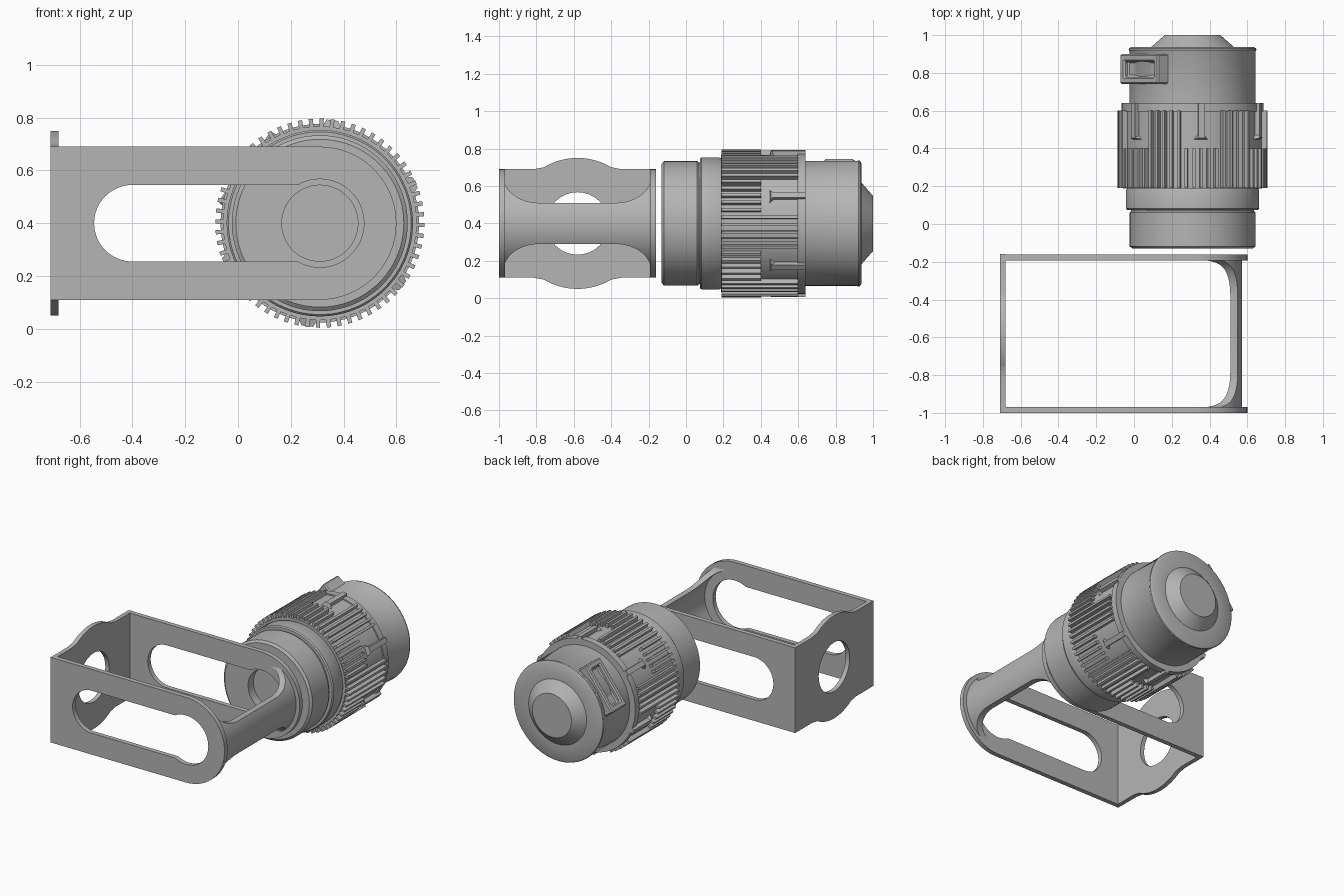
import bpy, bmesh
from math import sin, cos, asin, sqrt, pi, radians
from mathutils import Matrix, Vector

cube = bpy.data.objects.get("Cube")
if cube:
    bpy.data.objects.remove(cube, do_unlink=True)

AXIS = Vector((0.31, 0, 0.40))      # barrel axis runs along y through this point
TAB_ANGLE = 83                      # first tab; the rest follow every 60 degrees

grey = bpy.data.materials.new("plain grey")
grey.use_nodes = True
colour = (0.46, 0.46, 0.46, 1)
grey.diffuse_color = colour
grey.node_tree.nodes["Principled BSDF"].inputs["Base Color"].default_value = colour


def add_mesh(name, mesh, smooth=True):
    ob = bpy.data.objects.new(name, mesh)
    bpy.context.collection.objects.link(ob)
    mesh.materials.clear()
    mesh.materials.append(grey)
    if smooth:
        bpy.ops.object.select_all(action='DESELECT')
        ob.select_set(True)
        bpy.context.view_layer.objects.active = ob
        bpy.ops.object.shade_smooth_by_angle(angle=radians(30))
    return ob


def finish(name, bm, smooth=True):
    bmesh.ops.recalc_face_normals(bm, faces=bm.faces)
    mesh = bpy.data.meshes.new(name)
    bm.to_mesh(mesh)
    bm.free()
    return add_mesh(name, mesh, smooth)


def loft(name, rings):
    """Skin closed rings of points and cap both ends."""
    bm = bmesh.new()
    loops = [[bm.verts.new(p) for p in ring] for ring in rings]
    n = len(loops[0])
    for a, b in zip(loops, loops[1:]):
        for i in range(n):
            j = (i + 1) % n
            bm.faces.new((a[i], a[j], b[j], b[i]))
    bm.faces.new(loops[0])
    bm.faces.new(loops[-1])
    return finish(name, bm)


def on_axis(r, a, y):
    return AXIS + Vector((r * cos(a), y, r * sin(a)))


def lathe(name, profile, n=96):
    return loft(name, [[on_axis(r, 2 * pi * i / n, y) for i in range(n)]
                       for y, r in profile])


def radial_box(bm, degrees, r, y, width):
    """Box spanning radius and y ranges, centred on an angle about the axis."""
    frame = Matrix.Translation(AXIS) @ Matrix.Rotation(-radians(degrees), 4, 'Y')
    centre = Matrix.Translation(((r[0] + r[1]) / 2, (y[0] + y[1]) / 2, 0))
    size = Matrix.Diagonal((r[1] - r[0], y[1] - y[0], width, 1))
    return bmesh.ops.create_cube(bm, size=1, matrix=frame @ centre @ size)["verts"]


def arc(cx, cy, r, start, end, n=32):
    return [(cx + r * cos(radians(start + (end - start) * i / n)),
             cy + r * sin(radians(start + (end - start) * i / n)))
            for i in range(n + 1)]


def plate(name, outlines, thickness, matrix):
    """Flat sheet with holes, made from filled outlines."""
    curve = bpy.data.curves.new(name, 'CURVE')
    curve.dimensions = '2D'
    curve.fill_mode = 'BOTH'
    curve.extrude = thickness / 2
    for points in outlines:
        spline = curve.splines.new('POLY')
        spline.points.add(len(points) - 1)
        for p, (u, v) in zip(spline.points, points):
            p.co = (u, v, 0, 1)
        spline.use_cyclic_u = True
    temp = bpy.data.objects.new(name + "_outline", curve)
    bpy.context.collection.objects.link(temp)
    bpy.context.view_layer.update()
    mesh = bpy.data.meshes.new_from_object(
        temp.evaluated_get(bpy.context.evaluated_depsgraph_get()))
    bpy.data.objects.remove(temp, do_unlink=True)
    mesh.transform(matrix)
    bm = bmesh.new()
    bm.from_mesh(mesh)
    bpy.data.meshes.remove(mesh)
    bmesh.ops.remove_doubles(bm, verts=bm.verts, dist=0.0001)
    return finish(name, bm)


# Bracket side plates: rounded end with a keyhole slot
upright = Matrix.Rotation(pi / 2, 4, 'X')
outline = [(-0.71, 0.11)] + arc(0.31, 0.40, 0.29, -90, 90) + [(-0.71, 0.69)]
neck = 119.7
keyhole = arc(-0.40, 0.40, 0.145, 90, 270) + arc(0.31, 0.40, 0.167, -neck, neck, 48)
for name, y in (("front_bracket_plate", -0.985), ("rear_bracket_plate", -0.177)):
    plate(name, [outline, keyhole], 0.032, Matrix.Translation((0, y, 0)) @ upright)

# Bracket end plate: rectangle with round bulges above and below, and a hole
half = [(0.42, -0.29), (0.42, 0.29), (0.235, 0.29), (0.21, 0.295)] + arc(0, 0, 0.35, 59, 121, 24)
bulged = half + [(-0.21, 0.295), (-0.235, 0.29), (-0.42, 0.29), (-0.42, -0.29),
                 (-0.235, -0.29), (-0.21, -0.295)]
bulged += arc(0, 0, 0.35, 239, 301, 24) + [(0.21, -0.295), (0.235, -0.29)]
sideways = Matrix(((0, 0, 1, -0.695), (1, 0, 0, -0.58), (0, 1, 0, 0.40), (0, 0, 0, 1)))
plate("bracket_end_plate", [bulged, arc(0, 0, 0.167, 0, 348.75, 31)], 0.03, sideways)

# Curved bridge between the side plates, flaring where it meets them
rings = []
steps = 12
flare = [(0.19 * (1 - cos(pi / 2 * i / steps)), 0.25 - 0.14 * sin(pi / 2 * i / steps))
         for i in range(steps + 1)]
sections = [(-0.975 + d, h) for d, h in flare] + [(-0.187 - d, h) for d, h in reversed(flare)]
for y, h in sections:
    ring = []
    for r, sign in ((0.263, 1), (0.228, -1)):
        reach = asin(min(h / r, 0.96))
        ring += [on_axis(r, sign * reach * (i / 8 - 1), y) for i in range(17)]
    rings.append(ring)
loft("bracket_bridge", rings)

# Barrel parts turned about the axis
lathe("front_barrel", [(-0.07, 0.144), (-0.13, 0.144), (-0.13, 0.318), (-0.118, 0.333),
                       (0.06, 0.333), (0.07, 0.325), (0.09, 0.325)])
lathe("front_collar", [(0.075, 0.31), (0.075, 0.346), (0.083, 0.353), (0.175, 0.353),
                       (0.195, 0.345), (0.2, 0.3)])
lathe("grip_sleeve", [(0.188, 0.33), (0.188, 0.367), (0.60, 0.367)])
lathe("grip_rim", [(0.595, 0.33), (0.595, 0.376), (0.64, 0.376), (0.64, 0.33)])
lathe("rear_barrel", [(0.62, 0.334), (0.915, 0.334), (0.922, 0.338), (0.93, 0.336),
                      (0.938, 0.322), (0.938, 0.215)])
lathe("rear_cone", [(0.93, 0.218), (0.938, 0.218), (1.0, 0.147)])

# Grip ribs: shorter beside each tab
bm = bmesh.new()
for i in range(60):
    angle = TAB_ANGLE + 6 * i
    near_tab = i % 10 in (8, 9, 0, 1, 2)
    radial_box(bm, angle, (0.355, 0.396), (0.19, 0.40 if near_tab else 0.60), 0.016)
finish("grip_ribs", bm, smooth=False)

# Tabs: a narrow bar ending in a wedge
bm = bmesh.new()
for i in range(6):
    angle = TAB_ANGLE + 60 * i
    radial_box(bm, angle, (0.35, 0.393), (0.46, 0.64), 0.034)
    frame = Matrix.Translation(AXIS) @ Matrix.Rotation(-radians(angle), 4, 'Y')
    lower = [bm.verts.new(frame @ Vector((0.355, y, t)))
             for y, t in ((0.445, -0.042), (0.445, 0.042), (0.49, 0))]
    upper = [bm.verts.new(frame @ Vector((0.393, y, t)))
             for y, t in ((0.455, -0.022), (0.455, 0.022), (0.49, 0))]
    bm.faces.new(lower)
    bm.faces.new(upper)
    for j in range(3):
        k = (j + 1) % 3
        bm.faces.new((lower[j], lower[k], upper[k], upper[j]))
finish("grip_tabs", bm, smooth=False)

# Latch block on the rear barrel with a recessed slot
bm = bmesh.new()
verts = radial_box(bm, 143, (0.27, 0.357), (0.74, 0.90), 0.336)
bmesh.ops.recalc_face_normals(bm, faces=bm.faces)
outward = Vector((cos(radians(143)), 0, sin(radians(143))))
top = max(bm.faces, key=lambda f: f.normal.dot(outward))
bmesh.ops.inset_region(bm, faces=[top], thickness=0.055)
bmesh.ops.inset_region(bm, faces=[top], thickness=0.001, depth=-0.03)
latch = finish("latch_block", bm, smooth=False)
bevel = latch.modifiers.new("chamfer", 'BEVEL')
bevel.width = 0.008
bevel.segments = 1
